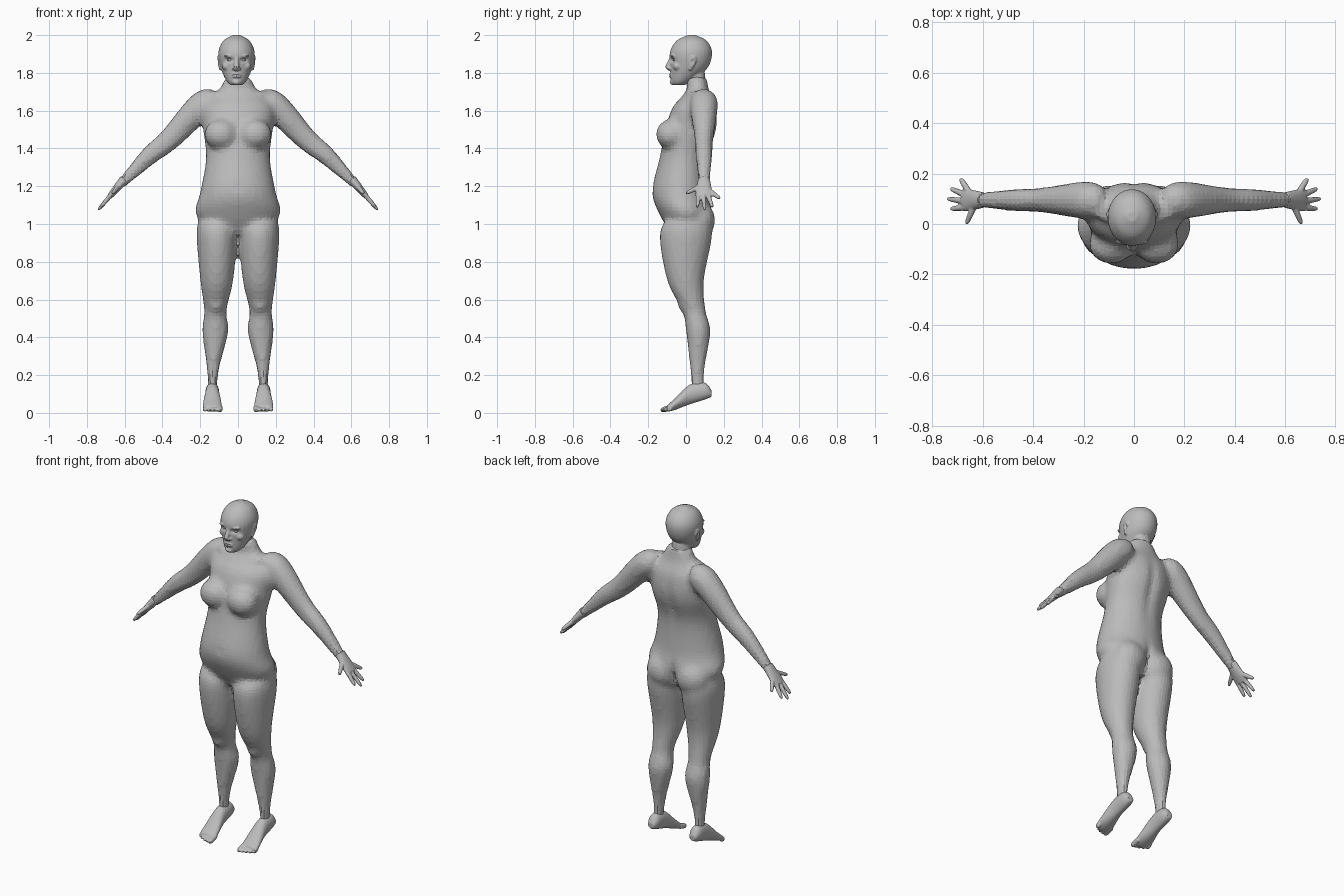
import bpy, bmesh, math
from mathutils import Vector, Matrix

cube = bpy.data.objects.get("Cube")
if cube:
    bpy.data.objects.remove(cube)

skin = bpy.data.materials.new("grey_clay")
skin.use_nodes = True
GREY = (.5, .5, .5, 1)
skin.diffuse_color = GREY
skin.node_tree.nodes["Principled BSDF"].inputs["Base Color"].default_value = GREY

RIGHT, BACK, UP = Vector((1, 0, 0)), Vector((0, 1, 0)), Vector((0, 0, 1))
ARM_Y = .095


def flowing(rows, steps=5):
    """Fill in smoothly between a few key rows of numbers."""
    keys = [Vector(row) for row in rows]
    last = len(keys) - 1
    result = []
    for i in range(last):
        a, b = keys[i], keys[i + 1]
        into = (b - keys[max(i - 1, 0)]) / 2
        out = (keys[min(i + 2, last)] - a) / 2
        for step in range(steps):
            t = step / steps
            ease = t * t * (3 - 2 * t)
            result.append(a.lerp(b, ease) + into * t * (1 - t) ** 2 - out * t * t * (1 - t))
    return result + [keys[last]]


def loft(bm, stations, u, v=None, sides=28):
    """Closed tube through (centre, radius along u, radius along v)."""
    rings = []
    last = len(stations) - 1
    for i, (centre, ru, rv) in enumerate(stations):
        along = (stations[min(i + 1, last)][0] - stations[max(i - 1, 0)][0]).normalized()
        a = u if v else (u - along * along.dot(u)).normalized()
        b = v or along.cross(a)
        angles = [math.tau * k / sides for k in range(sides)]
        rings.append([bm.verts.new(centre + a * ru * math.cos(q) + b * rv * math.sin(q))
                      for q in angles])
    for lower, upper in zip(rings, rings[1:]):
        for k in range(sides):
            n = (k + 1) % sides
            bm.faces.new((lower[k], lower[n], upper[n], upper[k]))
    bm.faces.new(rings[0])
    bm.faces.new(rings[-1])


def column(bm, rows):
    """Upright loft from rows of height, inner x, outer x, front y, back y."""
    loft(bm, [(Vector((inner + outer, front + back, 2 * z)) / 2, (outer - inner) / 2, (back - front) / 2)
              for z, inner, outer, front, back in flowing(rows)], RIGHT, BACK)


def centred(rows):
    return [(z, -half, half, front, back) for z, half, front, back in rows]


def blob(bm, centre, size):
    m = Matrix.Translation(centre) @ Matrix.Diagonal((*size, 1))
    bmesh.ops.create_uvsphere(bm, u_segments=24, v_segments=16, radius=1, matrix=m)


def fuse(ob, voxel, soften):
    remesh = ob.modifiers.new("fuse", "REMESH")
    remesh.mode, remesh.voxel_size = "VOXEL", voxel
    ob.modifiers.new("soften", "SMOOTH").iterations = soften
    bpy.ops.object.convert(target="MESH")


def finish(name, bm, voxel, soften, dents=(), facet=None):
    """Fuse overlapping volumes, soften them, press in dents, then facet."""
    bmesh.ops.recalc_face_normals(bm, faces=bm.faces)
    mesh = bpy.data.meshes.new(name)
    bm.to_mesh(mesh)
    bm.free()
    ob = bpy.data.objects.new(name, mesh)
    bpy.context.collection.objects.link(ob)
    bpy.ops.object.select_all(action="DESELECT")
    ob.select_set(True)
    bpy.context.view_layer.objects.active = ob
    fuse(ob, voxel, soften)
    for centre, radii, push in dents:
        for vert in ob.data.vertices:
            d = sum(((p - c) / r) ** 2 for p, c, r in zip(vert.co, centre, radii))
            vert.co += Vector(push) * math.exp(-d)
    if facet:
        fuse(ob, facet, 2)
    ob.data.materials.clear()
    ob.data.materials.append(skin)
    for face in ob.data.polygons:
        face.use_smooth = False
        face.material_index = 0
    return ob


def hand_point(s, reach, y):
    """Point on the sloping plane of the hand, measured from the wrist."""
    return Vector((s * (.62 + .65 * reach), y, 1.215 - .76 * reach))


# Torso and neck
body = bmesh.new()
column(body, centred([
    (.95, .12, -.08, .1), (1.05, .225, -.14, .14), (1.17, .2, -.18, .12), (1.35, .17, -.14, .12),
    (1.5, .185, -.11, .165), (1.62, .19, -.07, .16), (1.7, .11, 0, .125), (1.78, .065, 0, .11)]))

for s in (1, -1):
    # Bust, buttock, kneecap and collar bone
    blob(body, (s * .09, -.08, 1.475), (.09, .08, .08))
    blob(body, (s * .095, .065, 1.02), (.1, .09, .1))
    blob(body, (s * .115, -.01, .58), (.045, .035, .05))
    loft(body, [(Vector((s * .02, -.015, 1.675)), .012, .012),
                (Vector((s * .15, .04, 1.695)), .014, .014)], UP)
    # Leg
    column(body, [(z, s * inner, s * outer, front, back) for z, inner, outer, front, back in (
        (1.04, .04, .2, -.08, .1), (.95, .005, .22, -.14, .14), (.7, .025, .2, -.1, .095),
        (.54, .06, .18, -.02, .105), (.43, .05, .19, 0, .13), (.23, .1, .165, .02, .1),
        (.1, .11, .16, .03, .1))])
    # Arm
    loft(body, [(Vector((s * x, ARM_Y, z)), thick, wide) for x, z, thick, wide in flowing((
        (.12, 1.65, .055, .055), (.19, 1.63, .075, .075), (.36, 1.45, .06, .05),
        (.47, 1.36, .05, .045), (.63, 1.2, .024, .03)))], Vector((s * .76, 0, .65)))

finish("body", body, .009, 10, [
    ((0, .16, 1.45), (.025, .08, .16), (0, -.016, 0)),     # spine groove
    ((0, .13, 1.02), (.02, .09, .08), (0, -.03, 0)),       # seat cleft
    ((0, -.17, 1.19), (.014, .04, .014), (0, .01, 0)),     # navel
], facet=.018)

# Head with jaw, neck, nose, lips and chin
head = bmesh.new()
column(head, centred([
    (1.735, .03, -.07, -.01), (1.76, .055, -.08, .04), (1.83, .085, -.083, .117),
    (1.91, .096, -.085, .138), (1.97, .07, -.05, .11), (2, .02, .01, .05)]))
column(head, centred([(1.8, .05, .01, .1), (1.7, .062, .01, .11)]))
loft(head, [(Vector((0, -.078, 1.885)), .009, .008), (Vector((0, -.1, 1.83)), .014, .012),
            (Vector((0, -.088, 1.815)), .013, .008)], RIGHT)
for z in (1.78, 1.79):
    blob(head, (0, -.08, z), (.025, .01, .006))
blob(head, (0, -.072, 1.75), (.022, .015, .014))
dents = [((0, -.09, 1.785), (.024, .02, .003), (0, .006, 0))]
for s in (1, -1):
    # Nostril, brow, cheek, ear and eye socket
    blob(head, (s * .014, -.088, 1.823), (.009, .012, .008))
    blob(head, (s * .036, -.07, 1.89), (.03, .013, .009))
    blob(head, (s * .052, -.045, 1.835), (.025, .024, .022))
    loft(head, [(Vector((s * .084, .02, 1.815)), .008, .008), (Vector((s * .095, .037, 1.865)), .008, .02),
                (Vector((s * .096, .04, 1.888)), .006, .012)], RIGHT)
    dents.append(((s * .036, -.075, 1.868), (.022, .03, .012), (0, .014, 0)))
    dents.append(((s * .11, .036, 1.86), (.02, .01, .014), (s * -.01, 0, 0)))
head_parts = [finish("head", head, .005, 6, dents)]

for s, side in ((1, "left"), (-1, "right")):
    eye = bmesh.new()
    blob(eye, (s * .036, -.056, 1.868), (.015, .015, .009))
    head_parts.append(finish(side + "_eye", eye, .004, 2))

    # Palm, thumb and a fan of four fingers
    hand = bmesh.new()
    normal = Vector((s * .76, 0, .65))
    loft(hand, [(hand_point(s, reach, ARM_Y), thick, wide) for reach, thick, wide in flowing((
        (-.03, .026, .031), (.05, .019, .043), (.09, .014, .045)))], normal)
    digits = [(hand_point(s, .02, .075), hand_point(s, .07, 0))]
    for k in range(4):
        digits.append((hand_point(s, .06, .067 + .022 * k),
                       hand_point(s, .185 - .02 * (k - 1) ** 2, .06 + .04 * k)))
    for base, tip in digits:
        loft(hand, [(base.lerp(tip, t), r, r) for t, r in ((0, .013), (.5, .012), (.85, .01), (1, .006))],
             normal, sides=12)
    finish(side + "_hand", hand, .004, 5)

    # Foot from heel to ball, then toes
    foot = bmesh.new()
    loft(foot, [(Vector((s * .136, y, (low + high) / 2)), half, (high - low) / 2)
                for y, half, low, high in flowing((
                    (.135, .02, .085, .12), (.1, .034, .07, .16), (.02, .038, .045, .15),
                    (-.06, .05, .015, .075), (-.1, .05, .005, .04)))], RIGHT, UP)
    for k in range(5):
        r = .011 if k else .015
        x, end = s * (.096 + .02 * k), .002 * k * k - .134
        loft(foot, [(Vector((x, -.075, .03)), r, r), (Vector((x, end + .015, .017)), r, r),
                    (Vector((x, end, .012)), r / 2, r / 2)], RIGHT, sides=12)
    finish(side + "_foot", foot, .005, 4)

# The head sits slightly off the centre line
for part in head_parts:
    part.location.x = -.008
